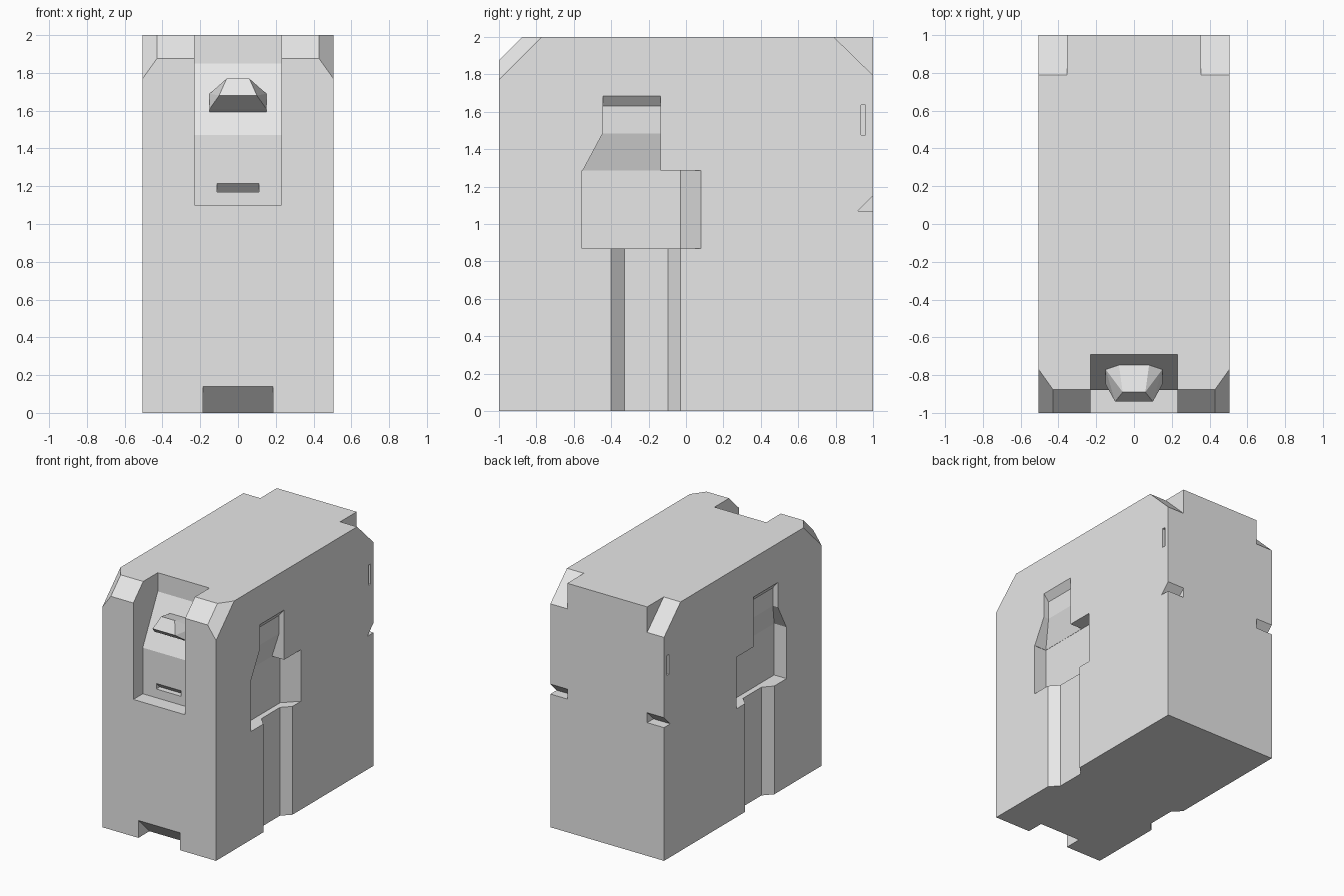
import bpy, bmesh
from mathutils import Vector

if "Cube" in bpy.data.objects:
    bpy.data.objects.remove(bpy.data.objects["Cube"], do_unlink=True)

W = 0.505      # half width of the body
OUT = 0.65     # outer reach of side cutters

grey = bpy.data.materials.new("light_grey")
grey.use_nodes = True
grey.diffuse_color = (0.8, 0.8, 0.8, 1)
grey.node_tree.nodes["Principled BSDF"].inputs["Base Color"].default_value = (0.8, 0.8, 0.8, 1)


def finish(name, bm):
    bmesh.ops.recalc_face_normals(bm, faces=bm.faces[:])
    mesh = bpy.data.meshes.new(name)
    bm.to_mesh(mesh)
    bm.free()
    mesh.materials.append(grey)
    obj = bpy.data.objects.new(name, mesh)
    bpy.context.scene.collection.objects.link(obj)
    return obj


def prism(name, axis, start, end, outline):
    """Extrude a 2D outline along an axis."""
    place = {"x": lambda u, v, t: (t, u, v),
             "y": lambda u, v, t: (u, t, v),
             "z": lambda u, v, t: (u, v, t)}[axis]
    bm = bmesh.new()
    face = bm.faces.new([bm.verts.new(place(u, v, start)) for u, v in outline])
    new = bmesh.ops.extrude_face_region(bm, geom=[face])["geom"]
    shift = Vector(place(0, 0, end - start))
    bmesh.ops.translate(bm, vec=shift, verts=[g for g in new if isinstance(g, bmesh.types.BMVert)])
    return finish(name, bm)


def hull(name, points):
    bm = bmesh.new()
    for p in points:
        bm.verts.new(p)
    bmesh.ops.convex_hull(bm, input=bm.verts[:])
    return finish(name, bm)


def cut(target, cutter):
    """Carve the cutter out of the target and discard it."""
    cutter.hide_render = True
    mod = target.modifiers.new("carve", "BOOLEAN")
    mod.operation = "DIFFERENCE"
    mod.solver = "EXACT"
    mod.object = cutter
    with bpy.context.temp_override(object=target, active_object=target):
        bpy.ops.object.modifier_apply(modifier=mod.name)
    bpy.data.objects.remove(cutter, do_unlink=True)


# Body block with bevelled front top edge and clipped front corners
bm = bmesh.new()
bmesh.ops.create_cube(bm, size=1)
for v in bm.verts:
    v.co = (v.co.x * 2 * W, v.co.y * 2, v.co.z * 2 + 1)
planes = [((0, -1, 1.875), (0, -1, 1))]
for s in (-1, 1):
    planes.append(((s * W, -1, 1.77), (s * 1.4, -1, 1)))
for co, no in planes:
    bmesh.ops.bisect_plane(bm, geom=bm.verts[:] + bm.edges[:] + bm.faces[:],
                           plane_co=co, plane_no=no, clear_outer=True)
    bmesh.ops.holes_fill(bm, edges=[e for e in bm.edges if e.is_boundary])
body = finish("body", bm)

# Front recess with sloped back wall, slot below the knob, notch at the base
cut(body, prism("front_recess", "x", -0.23, 0.23,
                [(-1.1, 1.1), (-0.88, 1.1), (-0.88, 1.47), (-0.69, 1.85), (-0.69, 2.1), (-1.1, 2.1)]))
cut(body, prism("front_slot", "x", -0.11, 0.11,
                [(-0.9, 1.17), (-0.835, 1.17), (-0.88, 1.215), (-0.9, 1.215)]))
cut(body, prism("base_notch", "x", -0.185, 0.185,
                [(-1.1, -0.1), (-0.86, -0.1), (-0.86, 0), (-1, 0.14), (-1.1, 0.14)]))

for s in (-1, 1):
    w, out = s * W, s * OUT
    deep, shallow, mid = s * (W - 0.11), s * (W - 0.045), s * (W - 0.065)

    # Side pocket with a ramped rear end
    cut(body, prism("side_pocket", "z", 0.87, 1.285,
                    [(out, -0.555), (deep, -0.555), (deep, -0.03), (w, 0.08), (out, 0.08)]))
    # Tapered neck above the pocket
    cut(body, hull("pocket_neck",
                   [(x, y, 1.28) for x in (deep, out) for y in (-0.555, -0.135)]
                   + [(x, y, 1.485) for x in (shallow, out) for y in (-0.445, -0.135)]))
    cut(body, prism("pocket_top", "y", -0.445, -0.135,
                    [(out, 1.48), (shallow, 1.48), (shallow, 1.63), (w, 1.685), (out, 1.685)]))
    # Bevelled channel down to the base
    cut(body, prism("side_channel", "z", -0.1, 0.88,
                    [(out, -0.4), (w, -0.4), (mid, -0.33), (mid, -0.095), (w, -0.03), (out, -0.03)]))
    # Rear corner chamfer, finger notch and thin slot
    inner = s * 0.355
    cut(body, prism("rear_chamfer", "x", inner, out,
                    [(0.79, 2), (0.79, 2.1), (1.1, 2.1), (1.1, 1.795), (1, 1.795)]))
    cut(body, prism("rear_notch", "x", inner, out,
                    [(1.1, 1.07), (0.92, 1.07), (1, 1.15), (1.1, 1.15)]))
    cut(body, prism("rear_slot", "x", s * (W - 0.03), out,
                    [(0.935, 1.475), (0.96, 1.475), (0.96, 1.635), (0.935, 1.635)]))

# Faceted knob seated on the sloped wall
half = [(0.08, -0.745, 1.735), (0.06, -0.89, 1.77), (0.1, -0.94, 1.68),
        (0.15, -0.85, 1.61), (0.15, -0.815, 1.59), (0.15, -0.77, 1.69),
        (0.08, -0.72, 1.7)]
hull("knob", [(s * x, y, z) for s in (-1, 1) for x, y, z in half])
